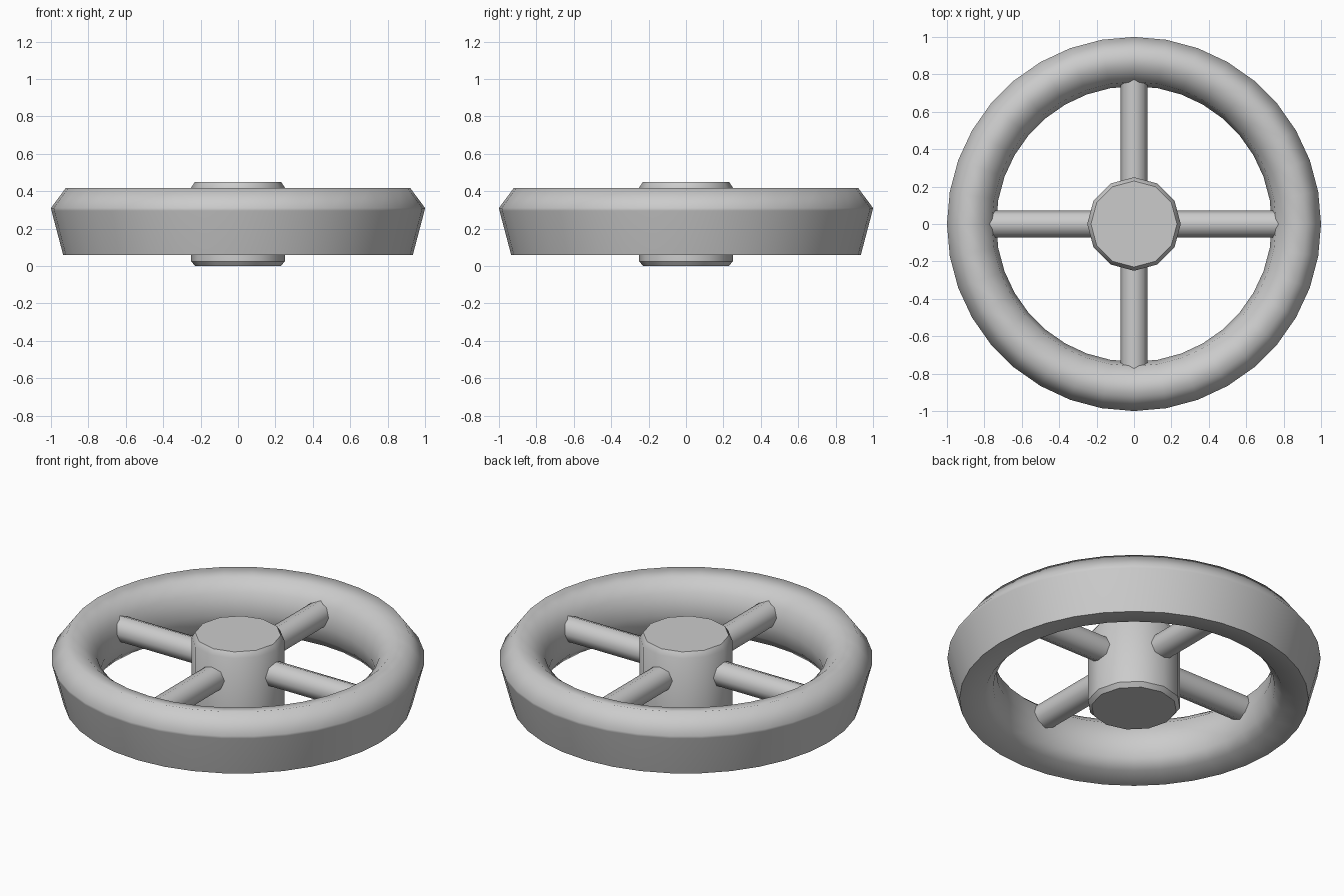
import bpy, bmesh, math
from mathutils import Matrix

cube = bpy.data.objects.get("Cube")
if cube:
    bpy.data.objects.remove(cube, do_unlink=True)

grey = bpy.data.materials.new("light_grey")
grey.use_nodes = True
grey.diffuse_color = (0.6, 0.6, 0.6, 1)
grey.node_tree.nodes["Principled BSDF"].inputs["Base Color"].default_value = (0.6, 0.6, 0.6, 1)


def finish(name, bm, angle):
    """Turn a bmesh into a smooth-shaded object with sharp edges kept."""
    bmesh.ops.recalc_face_normals(bm, faces=bm.faces)
    mesh = bpy.data.meshes.new(name)
    bm.to_mesh(mesh)
    bm.free()
    mesh.materials.append(grey)
    obj = bpy.data.objects.new(name, mesh)
    bpy.context.collection.objects.link(obj)
    bpy.ops.object.select_all(action='DESELECT')
    obj.select_set(True)
    bpy.context.view_layer.objects.active = obj
    bpy.ops.object.shade_smooth_by_angle(angle=math.radians(angle))
    return obj


def lathe(name, profile, sides, closed, angle):
    """Revolve (radius, height) points; open profiles get end caps."""
    bm = bmesh.new()
    rings = []
    for r, z in profile:
        turns = [math.tau * i / sides for i in range(sides)]
        rings.append([bm.verts.new((r * math.cos(t), r * math.sin(t), z)) for t in turns])
    pairs = list(zip(rings, rings[1:]))
    if closed:
        pairs.append((rings[-1], rings[0]))
    else:
        bm.faces.new(rings[0])
        bm.faces.new(rings[-1])
    for a, b in pairs:
        for i in range(sides):
            j = (i + 1) % sides
            bm.faces.new((a[i], a[j], b[j], b[i]))
    return finish(name, bm, angle)


# Rim: tapered outer wall, rounded top and inside, crisp bottom edge
rim_section = [(0.997, 0.295), (1.0, 0.31), (0.92, 0.418), (0.83, 0.40),
               (0.76, 0.34), (0.737, 0.22), (0.755, 0.13), (0.80, 0.075),
               (0.935, 0.06)]
lathe("rim", rim_section, 36, True, 70)

# Chamfered hub
hub_section = [(0.23, 0), (0.25, 0.025), (0.25, 0.42), (0.23, 0.45)]
lathe("hub", hub_section, 12, False, 35)

# Four spokes running from inside the hub into the rim
for k, side in enumerate(("left", "back", "right", "front")):
    bm = bmesh.new()
    bmesh.ops.create_cone(bm, cap_ends=True, segments=8, radius1=0.073, radius2=0.073, depth=0.64)
    place = (Matrix.Rotation(k * math.pi / 2, 4, 'Z')
             @ Matrix.Translation((0.5, 0, 0.278))
             @ Matrix.Rotation(math.pi / 2, 4, 'Y'))
    bmesh.ops.transform(bm, matrix=place, verts=bm.verts)
    finish(side + "_spoke", bm, 50)
